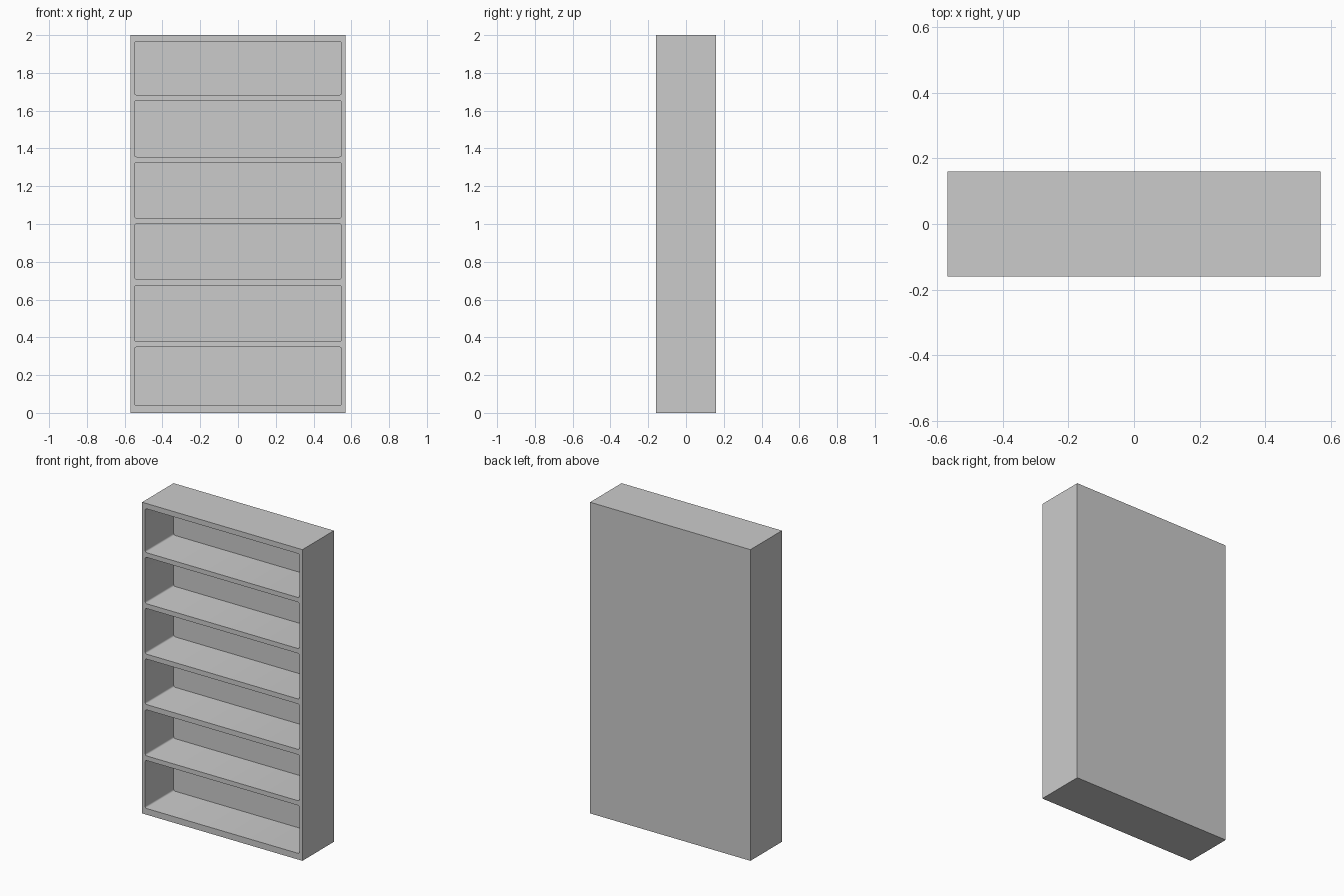
import bpy, bmesh
from mathutils import Matrix

cube = bpy.data.objects.get("Cube")
if cube:
    bpy.data.objects.remove(cube, do_unlink=True)

WIDTH, DEPTH, HEIGHT = 1.14, 0.32, 2.0
INNER_HALF = 0.548      # half width of each compartment
BACK_Y = 0.13           # inner face of the back panel
CORNER = 0.01           # rounding of the compartment corners
# bottom and top of each compartment
COMPARTMENTS = [(0.04, 0.348), (0.378, 0.674), (0.708, 1.0),
                (1.032, 1.325), (1.356, 1.654), (1.684, 1.966)]

grey = bpy.data.materials.new("plain_grey")
grey.use_nodes = True
colour = (0.6, 0.6, 0.6, 1)
grey.diffuse_color = colour
grey.node_tree.nodes["Principled BSDF"].inputs["Base Color"].default_value = colour


def add_box(bm, low, high):
    """Add a box between two corners and return its vertices."""
    size = [b - a for a, b in zip(low, high)]
    centre = [(a + b) / 2 for a, b in zip(low, high)]
    matrix = Matrix.Translation(centre) @ Matrix.Diagonal((*size, 1))
    return bmesh.ops.create_cube(bm, size=1, matrix=matrix)["verts"]


def make_object(name, bm):
    mesh = bpy.data.meshes.new(name)
    bm.to_mesh(mesh)
    bm.free()
    mesh.materials.append(grey)
    obj = bpy.data.objects.new(name, mesh)
    bpy.context.collection.objects.link(obj)
    return obj


# Solid outer case
bm = bmesh.new()
add_box(bm, (-WIDTH / 2, -DEPTH / 2, 0), (WIDTH / 2, DEPTH / 2, HEIGHT))
bookcase = make_object("bookcase", bm)

# Compartments, rounded along their front-to-back edges
bm = bmesh.new()
for bottom, top in COMPARTMENTS:
    add_box(bm, (-INNER_HALF, -DEPTH, bottom), (INNER_HALF, BACK_Y, top))
long_edges = [e for e in bm.edges
              if abs(e.verts[0].co.y - e.verts[1].co.y) > DEPTH]
bmesh.ops.bevel(bm, geom=long_edges, offset=CORNER, segments=3,
                profile=0.5, affect='EDGES')
cutter = make_object("compartment_cutter", bm)
cutter.hide_render = True

# Cut the shelves out of the case
bpy.context.view_layer.objects.active = bookcase
bookcase.select_set(True)
cut = bookcase.modifiers.new("compartments", 'BOOLEAN')
cut.operation = 'DIFFERENCE'
cut.solver = 'EXACT'
cut.object = cutter
bpy.ops.object.modifier_apply(modifier=cut.name)
bpy.data.objects.remove(cutter, do_unlink=True)

bpy.ops.object.select_all(action='DESELECT')
bookcase.select_set(True)
bpy.ops.object.shade_smooth_by_angle(angle=0.6)
